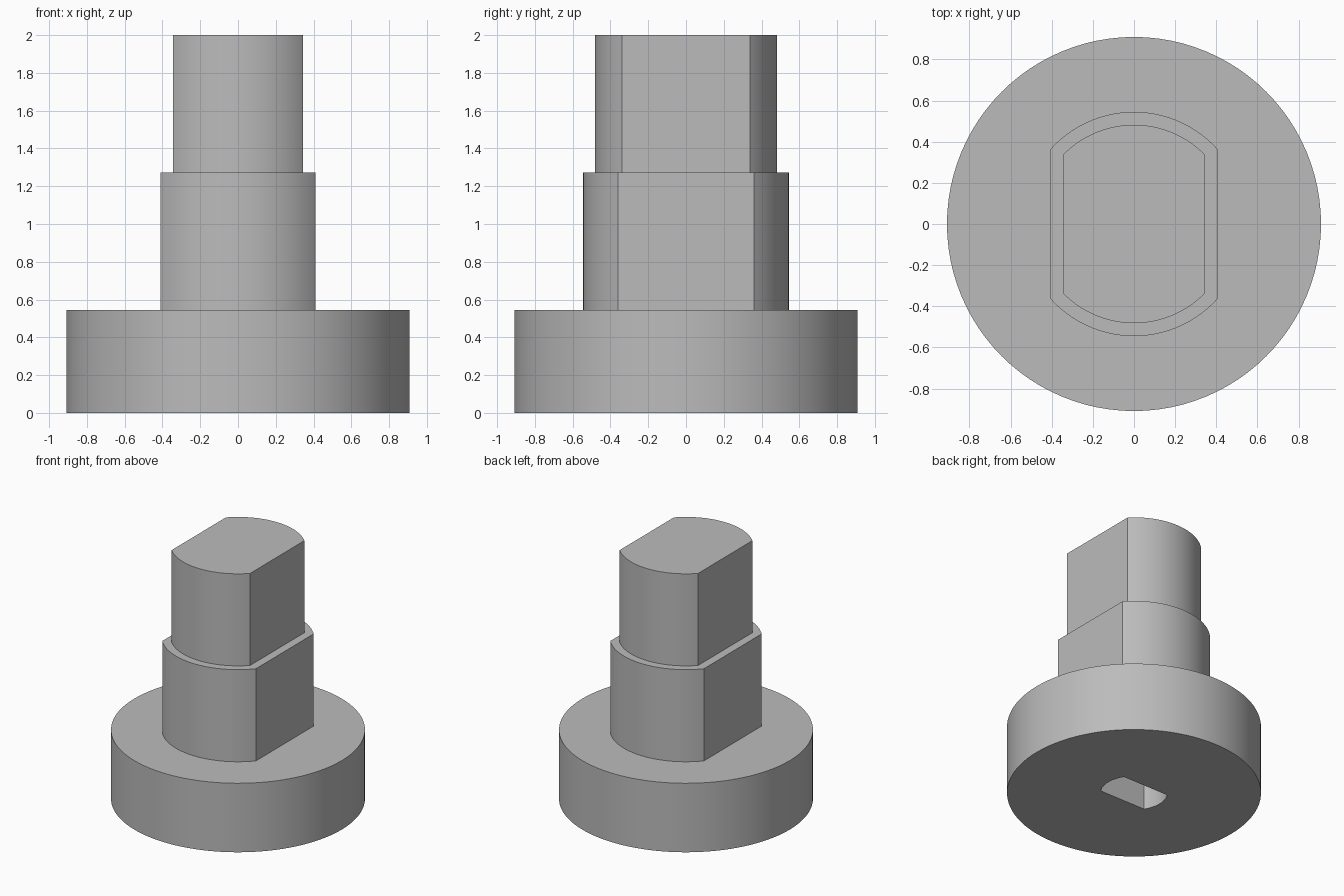
import bpy, bmesh, math

if "Cube" in bpy.data.objects:
    bpy.data.objects.remove(bpy.data.objects["Cube"], do_unlink=True)

grey = bpy.data.materials.new("plain_grey")
grey.use_nodes = True
colour = (0.5, 0.5, 0.5, 1)
grey.diffuse_color = colour
grey.node_tree.nodes["Principled BSDF"].inputs["Base Color"].default_value = colour


def flatted_outline(radius, half_flat, steps=48):
    """Circle outline cut by two flats at x = +half_flat and x = -half_flat."""
    start = math.acos(half_flat / radius)
    sweep = math.pi - 2 * start
    arc = [start + sweep * i / steps for i in range(steps + 1)]
    if start == 0:
        arc.pop()
    return [(s * radius * math.cos(a), s * radius * math.sin(a))
            for s in (1, -1) for a in arc]


def prism(name, outline, z0, z1):
    bm = bmesh.new()
    face = bm.faces.new([bm.verts.new((x, y, z0)) for x, y in outline])
    top = bmesh.ops.extrude_face_region(bm, geom=[face])["geom"]
    bmesh.ops.translate(bm, vec=(0, 0, z1 - z0),
                        verts=[v for v in top if isinstance(v, bmesh.types.BMVert)])
    bmesh.ops.recalc_face_normals(bm, faces=bm.faces)
    mesh = bpy.data.meshes.new(name)
    bm.to_mesh(mesh)
    bm.free()
    mesh.materials.append(grey)
    obj = bpy.data.objects.new(name, mesh)
    bpy.context.collection.objects.link(obj)
    return obj


BASE_TOP, STEP_TOP, TOP = 0.545, 1.273, 2.0

# Round base, two flatted shaft steps, and the keyed socket underneath
body = prism("stepped_shaft", flatted_outline(0.909, 0.909), 0, BASE_TOP)
lower = prism("lower_shaft", flatted_outline(0.545, 0.409), BASE_TOP - 0.1, STEP_TOP)
upper = prism("upper_shaft", flatted_outline(0.482, 0.343), STEP_TOP - 0.1, TOP)
socket_outline = [(-y, x) for x, y in flatted_outline(0.24, 0.13)]
socket = prism("socket_cutter", socket_outline, -0.1, BASE_TOP)

# Merge the steps and cut the socket
bpy.context.view_layer.objects.active = body
body.select_set(True)
for tool, operation in ((lower, "UNION"), (upper, "UNION"), (socket, "DIFFERENCE")):
    mod = body.modifiers.new(tool.name, "BOOLEAN")
    mod.object, mod.operation, mod.solver = tool, operation, "EXACT"
    bpy.ops.object.modifier_apply(modifier=mod.name)
    bpy.data.objects.remove(tool, do_unlink=True)

bpy.ops.object.shade_smooth_by_angle(angle=math.radians(30))
